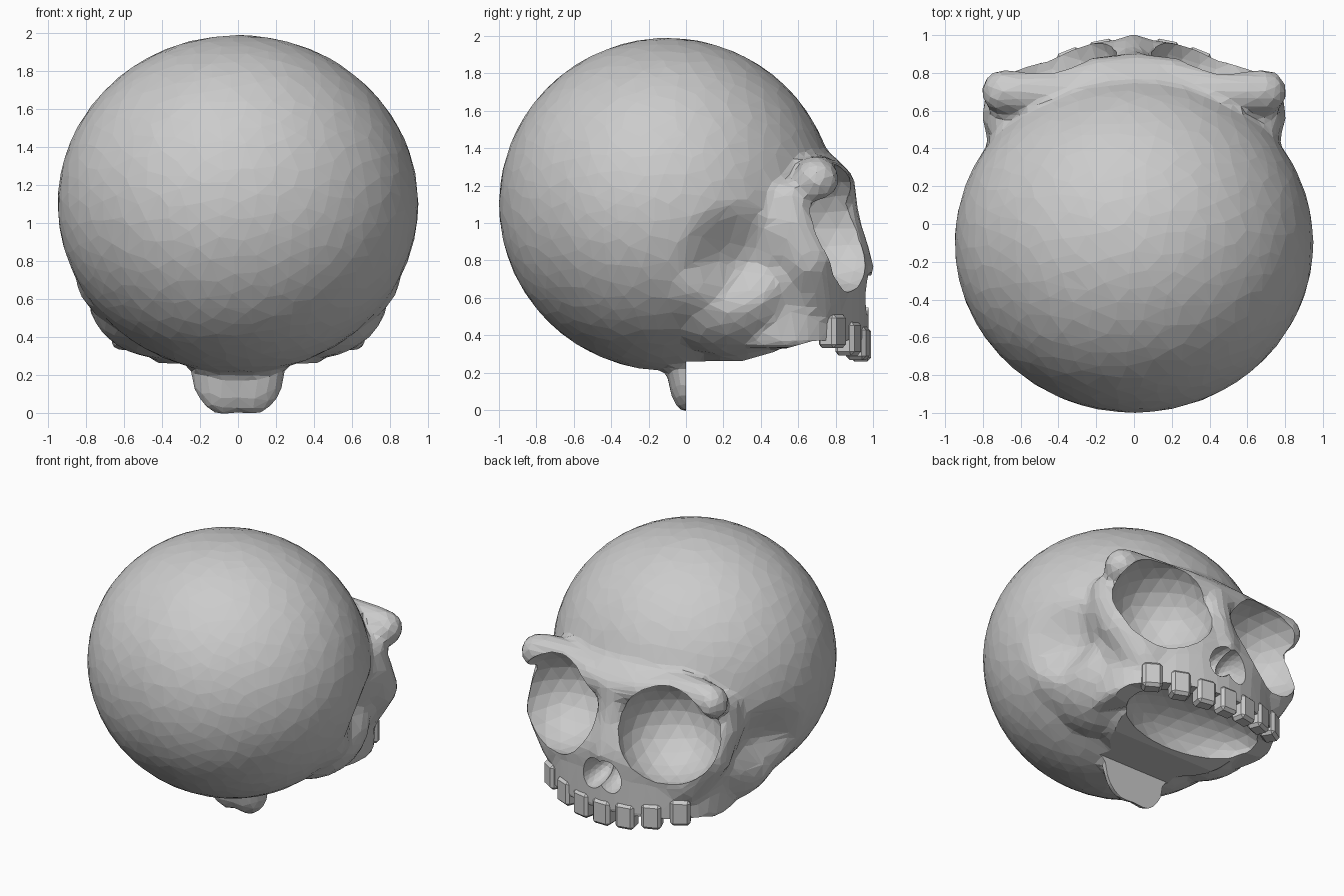
import bpy, bmesh, math
from mathutils import Matrix, Vector, Euler

cube = bpy.data.objects.get("Cube")
if cube:
    bpy.data.objects.remove(cube, do_unlink=True)

bone = bpy.data.materials.new("bone_grey")
bone.use_nodes = True
bone.diffuse_color = (0.6, 0.6, 0.6, 1)
bone.node_tree.nodes["Principled BSDF"].inputs["Base Color"].default_value = (0.6, 0.6, 0.6, 1)


def make_object(name, bm):
    mesh = bpy.data.meshes.new(name)
    bm.to_mesh(mesh)
    bm.free()
    obj = bpy.data.objects.new(name, mesh)
    bpy.context.scene.collection.objects.link(obj)
    return obj


def ball(bm, loc, size, rot=(0, 0, 0), detail=4):
    matrix = Matrix.LocRotScale(Vector(loc), Euler(rot), Vector(size))
    bmesh.ops.create_icosphere(bm, subdivisions=detail, radius=1, matrix=matrix)


def chain(bm, points):
    """Row of overlapping balls through points of (x, y, z, radius)."""
    for a, b in zip(points, points[1:]):
        for i in range(7):
            x, y, z, r = Vector(a).lerp(Vector(b), i / 6)
            ball(bm, (x, y, z), (r, r, r), detail=2)


def bake(obj):
    """Replace the mesh by its modified result."""
    deps = bpy.context.evaluated_depsgraph_get()
    mesh = bpy.data.meshes.new_from_object(obj.evaluated_get(deps))
    obj.modifiers.clear()
    obj.data = mesh


# Skull masses
bm = bmesh.new()
ball(bm, (0, -0.1, 1.1), (0.95, 0.9, 0.89), detail=5)     # cranium
ball(bm, (0, 0.05, 0.75), (0.87, 0.55, 0.45))             # skull sides
ball(bm, (0, 0.5, 1.24), (0.62, 0.36, 0.2))               # forehead slope
ball(bm, (0, 0.5, 0.72), (0.72, 0.48, 0.42))              # upper jaw
ball(bm, (0, 0.35, 0.5), (0.58, 0.45, 0.35))              # skull base
bmesh.ops.create_cone(bm, cap_ends=True, segments=40, radius1=1, radius2=1, depth=0.34,
                      matrix=Matrix.LocRotScale(Vector((0, 0.5, 0.5)), None, Vector((0.67, 0.475, 1))))
chain(bm, [(0, 0.79, 1.18, 0.12), (0, 0.81, 0.99, 0.13), (0, 0.86, 0.77, 0.15)])  # nose bridge
for s in (-1, 1):
    ball(bm, (s * 0.07, 0, 0.22), (0.18, 0.1, 0.235))     # rear flap
    ball(bm, (s * 0.42, 0.22, 0.65), (0.38, 0.42, 0.36))  # jaw corner
    ball(bm, (s * 0.6, 0.43, 0.95), (0.19, 0.22, 0.25))   # cheekbone root
    chain(bm, [(s * 0.68, 0.54, 1.12, 0.11), (s * 0.68, 0.57, 1.0, 0.13),
               (s * 0.63, 0.65, 0.82, 0.17), (s * 0.48, 0.68, 0.62, 0.18)])      # cheekbone
    chain(bm, [(0, 0.79, 1.2, 0.12), (s * 0.2, 0.77, 1.22, 0.12), (s * 0.42, 0.71, 1.26, 0.11),
               (s * 0.58, 0.7, 1.26, 0.11), (s * 0.69, 0.7, 1.23, 0.125)])       # brow ridge
skull = make_object("skull", bm)

# Fuse the masses and soften the joins
remesh = skull.modifiers.new("fuse", 'REMESH')
remesh.mode = 'VOXEL'
remesh.voxel_size = 0.025
soften = skull.modifiers.new("soften", 'SMOOTH')
soften.factor = 0.5
soften.iterations = 12
bake(skull)

# Temple hollows
for v in skull.data.vertices:
    d = (Vector((abs(v.co.x), v.co.y, v.co.z)) - Vector((0.84, 0.25, 0.82))).length / 0.32
    if d < 1:
        v.co.x -= math.copysign(0.1 * (1 - d * d) ** 2, v.co.x)

# Low-poly facets
facets = skull.modifiers.new("facets", 'DECIMATE')
facets.ratio = min(1, 3200 / (2 * len(skull.data.polygons)))
bake(skull)

# Cutters: open base, palate, eye sockets and nose
cutters = []


def ball_cutter(name, *args, **kwargs):
    b = bmesh.new()
    ball(b, *args, detail=3, **kwargs)
    cutters.append(make_object(name, b))


bm = bmesh.new()
profile = [(0, -0.3), (0, 0.26), (0.3, 0.262), (0.68, 0.37), (1.3, 0.38), (1.3, -0.3)]
face = bm.faces.new([bm.verts.new((-1.1, y, z)) for y, z in profile])
ext = bmesh.ops.extrude_face_region(bm, geom=[face])
bmesh.ops.translate(bm, vec=(2.2, 0, 0),
                    verts=[g for g in ext["geom"] if isinstance(g, bmesh.types.BMVert)])
bmesh.ops.recalc_face_normals(bm, faces=bm.faces)
cutters.append(make_object("base_cutter", bm))
ball_cutter("palate_cutter", (0, 0.61, 0.3), (0.54, 0.28, 0.22))
for s in (-1, 1):
    ball_cutter("eye_cutter", (s * 0.435, 0.82, 0.97), (0.355, 0.38, 0.345), rot=(0, 0, -s * 0.3))
    ball_cutter("nose_cutter", (s * 0.06, 1.0, 0.62), (0.09, 0.22, 0.12), rot=(0, -s * 0.35, 0))
for cutter in cutters:
    cutter.hide_render = True
    cut = skull.modifiers.new(cutter.name, 'BOOLEAN')
    cut.operation = 'DIFFERENCE'
    cut.solver = 'EXACT'
    cut.object = cutter
bake(skull)
for cutter in cutters:
    bpy.data.objects.remove(cutter, do_unlink=True)

skull.data.materials.clear()
skull.data.materials.append(bone)
for p in skull.data.polygons:
    p.use_smooth = False
    p.material_index = 0

# Teeth along the jaw arc
for i in range(7):
    x = 0.168 * (i - 3)
    bm = bmesh.new()
    bmesh.ops.create_cube(bm, size=1)
    bmesh.ops.scale(bm, vec=(0.135, 0.11, 0.18), verts=bm.verts)
    bmesh.ops.bevel(bm, geom=bm.edges[:], offset=0.02, segments=1, affect='EDGES')
    tooth = make_object(f"tooth_{i + 1}", bm)
    tooth.location = (x, 0.935 - 0.6 * x * x, 0.35 + 0.28 * x * x)
    tooth.rotation_euler = (0, 0, -math.atan(1.2 * x))
    tooth.data.materials.append(bone)
